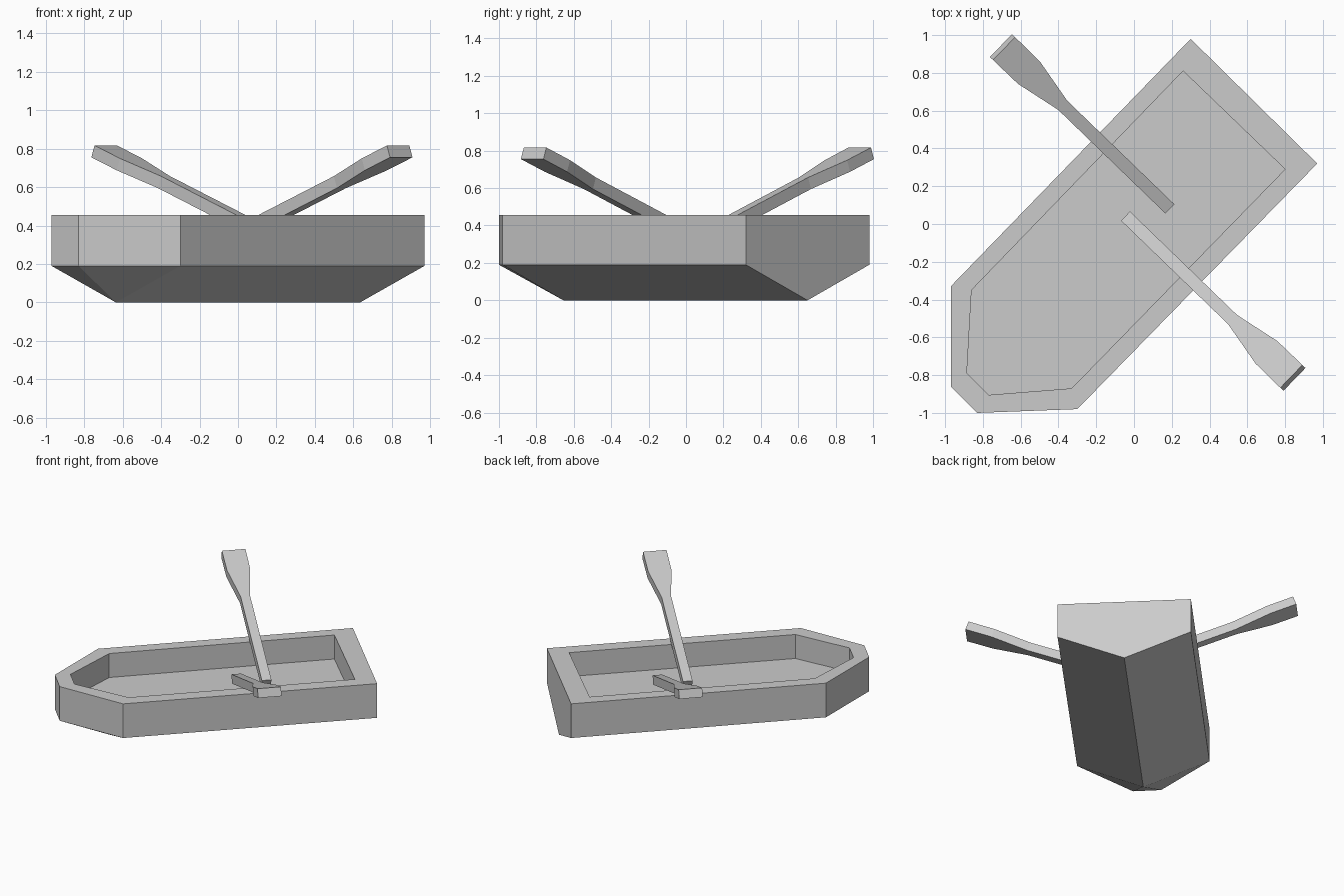
import bpy, bmesh, math
from mathutils import Vector

if "Cube" in bpy.data.objects:
    bpy.data.objects.remove(bpy.data.objects["Cube"])

grey = bpy.data.materials.new("plain grey")
grey.diffuse_color = (0.6, 0.6, 0.6, 1)
grey.use_nodes = True
grey.node_tree.nodes["Principled BSDF"].inputs["Base Color"].default_value = grey.diffuse_color


def finish(bm, name):
    bmesh.ops.recalc_face_normals(bm, faces=bm.faces)
    mesh = bpy.data.meshes.new(name)
    bm.to_mesh(mesh)
    bm.free()
    mesh.materials.append(grey)
    obj = bpy.data.objects.new(name, mesh)
    bpy.context.collection.objects.link(obj)
    return obj


# Hull: V bottom, upright sides, flat rim, sunken floor
OUTER = [(0.30, 0.98), (-0.97, -0.33), (-0.97, -0.86),
         (-0.83, -1.0), (-0.30, -0.98), (0.97, 0.32)]
INNER = [(0.26, 0.81), (-0.86, -0.35), (-0.885, -0.79),
         (-0.77, -0.905), (-0.33, -0.87), (0.80, 0.29)]
RIM_Z, CHINE_Z, FLOOR_Z = 0.455, 0.19, 0.269

bm = bmesh.new()
rings = [[bm.verts.new((x, y, z)) for x, y in pts]
         for pts, z in ((OUTER, CHINE_Z), (OUTER, RIM_Z), (INNER, RIM_Z), (INNER, FLOOR_Z))]
stern = bm.verts.new((0.635, 0.65, 0))
bow = bm.verts.new((-0.635, -0.655, 0))
for low, high in zip(rings, rings[1:]):
    for i in range(6):
        j = (i + 1) % 6
        if low is rings[0] and i == 5:      # transom is one flat five-sided face
            bm.faces.new((low[5], stern, low[0], high[0], high[5]))
        else:
            bm.faces.new((low[i], low[j], high[j], high[i]))
bm.faces.new(rings[3])
c = rings[0]
bm.faces.new((c[0], c[1], bow, stern))
bm.faces.new((c[4], c[5], stern, bow))
for i in (1, 2, 3):
    bm.faces.new((c[i], c[i + 1], bow))
finish(bm, "hull")


# Oars: flat bars widening to a blade, rising outwards
SLOPE = math.atan(0.37)
PROFILE = [(0, 0.034), (0.841, 0.034), (1.107, 0.083), (1.302, 0.084)]  # distance, half width
THICK = 0.066


def oar(name, handle, heading):
    flat = Vector((heading[0], heading[1], 0)).normalized()
    along = flat * math.cos(SLOPE) + Vector((0, 0, math.sin(SLOPE)))
    side = Vector((-flat.y, flat.x, 0))
    up = along.cross(side)
    bm = bmesh.new()
    sections = []
    for s, w in PROFILE:
        mid = Vector(handle) + along * s
        sections.append([bm.verts.new(mid + side * a * w - up * b * THICK)
                         for a, b in ((-1, 0), (1, 0), (1, 1), (-1, 1))])
    for p, q in zip(sections, sections[1:]):
        for i in range(4):
            j = (i + 1) % 4
            bm.faces.new((p[i], p[j], q[j], q[i]))
    bm.faces.new(sections[0])
    bm.faces.new(sections[-1])
    finish(bm, name)


oar("right_oar", (-0.045, 0.042, 0.365), (0.719, -0.695))
oar("left_oar", (0.19, 0.08, 0.365), (-0.719, 0.695))
